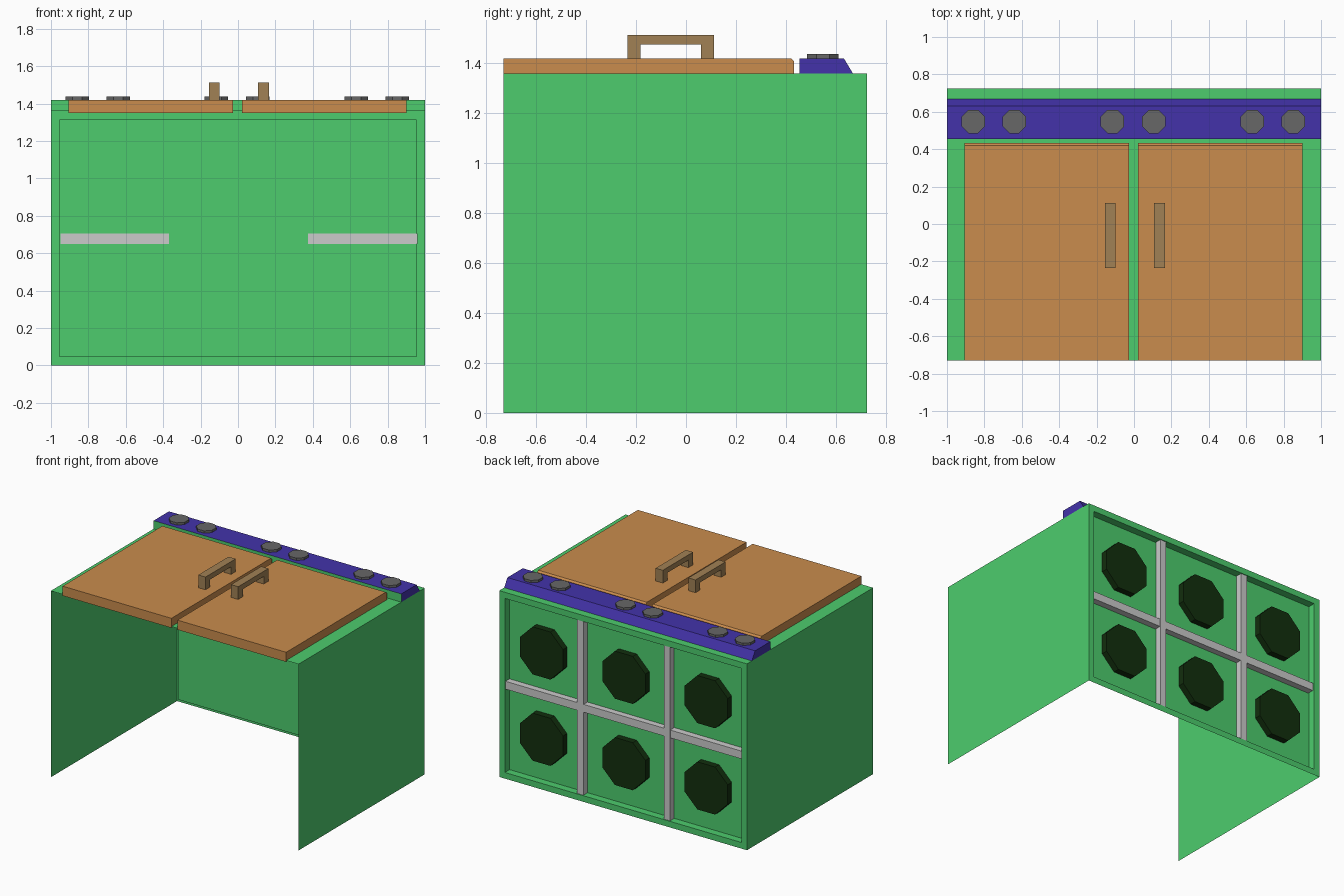
import bpy, bmesh, math
from mathutils import Matrix, Vector

if "Cube" in bpy.data.objects:
    bpy.data.objects.remove(bpy.data.objects["Cube"])


def material(name, r, g, b):
    m = bpy.data.materials.new(name)
    m.diffuse_color = [(c / 255) ** 2.2 for c in (r, g, b)] + [1]
    m.use_nodes = True
    m.node_tree.nodes["Principled BSDF"].inputs["Base Color"].default_value = m.diffuse_color
    return m


green = material("green_paint", 78, 203, 109)
blue = material("blue_panel", 69, 54, 168)
orange = material("orange_wood", 200, 139, 78)
brown = material("brown_handle", 160, 128, 85)
dark = material("dark_green", 25, 50, 21)
knob_grey = material("knob_grey", 103, 103, 103)


def finish(bm, name, *mats):
    me = bpy.data.meshes.new(name)
    bm.to_mesh(me)
    bm.free()
    for m in mats:
        if m:
            me.materials.append(m)
    ob = bpy.data.objects.new(name, me)
    bpy.context.collection.objects.link(ob)
    return ob


def box_mesh(x0, x1, y0, y1, z0, z1):
    bm = bmesh.new()
    size = Matrix.Diagonal((x1 - x0, y1 - y0, z1 - z0, 1))
    mid = Matrix.Translation(((x0 + x1) / 2, (y0 + y1) / 2, (z0 + z1) / 2))
    bmesh.ops.create_cube(bm, size=1, matrix=mid @ size)
    return bm


def box(name, *bounds):
    return finish(box_mesh(*bounds), name)


def extrude_x(name, profile, x0, x1, *mats, green_front=False):
    """Extrude a (y, z) outline along x."""
    bm = bmesh.new()
    face = bm.faces.new([bm.verts.new((x0, y, z)) for y, z in profile])
    new = bmesh.ops.extrude_face_region(bm, geom=[face])["geom"]
    bmesh.ops.translate(bm, vec=(x1 - x0, 0, 0),
                        verts=[v for v in new if isinstance(v, bmesh.types.BMVert)])
    bmesh.ops.recalc_face_normals(bm, faces=bm.faces)
    if green_front:
        for f in bm.faces:
            if f.normal.y < -0.9:
                f.material_index = 1
    return finish(bm, name, *mats)


def octagon(name, loc, radius, depth, mat, along_y=False):
    bm = bmesh.new()
    mtx = Matrix.Translation(loc)
    if along_y:
        mtx = mtx @ Matrix.Rotation(math.pi / 2, 4, 'X')
    mtx = mtx @ Matrix.Rotation(math.pi / 8, 4, 'Z')
    bmesh.ops.create_cone(bm, cap_ends=True, segments=8, radius1=radius,
                          radius2=radius, depth=depth, matrix=mtx)
    return finish(bm, name, mat)


# cabinet shell: thin sheets, open at front and bottom, recessed back
PANEL_Y = 0.67
bm = box_mesh(-1, 1, -0.73, 0.725, 0, 1.36)
bm.normal_update()
bmesh.ops.delete(bm, geom=[f for f in bm.faces if f.normal.y < -0.9 or f.normal.z < -0.9],
                 context='FACES')
back = next(f for f in bm.faces if f.normal.y > 0.9)
bmesh.ops.inset_individual(bm, faces=[back], thickness=0.063)
inner = bmesh.ops.extrude_face_region(bm, geom=[back])["geom"]
bmesh.ops.translate(bm, vec=(0, PANEL_Y - 0.725, 0),
                    verts=[v for v in inner if isinstance(v, bmesh.types.BMVert)])
if back.is_valid:
    bm.faces.remove(back)
finish(bm, "cabinet_shell", green)

# octagonal discs in the back cells
for x in (-0.665, 0, 0.665):
    for z in (0.36, 0.99):
        octagon("back_disc", (x, PANEL_Y + 0.024, z), 0.188, 0.046, dark, along_y=True)

# grey divider bars over the back
for s in (-1, 1):
    box("vertical_bar", s * 0.35 - 0.025, s * 0.35 + 0.025, PANEL_Y + 0.002, 0.72, 0.045, 1.315)
box("side_bar_left", -0.95, -0.37, PANEL_Y - 0.006, 0.717, 0.65, 0.707)
box("side_bar_right", 0.375, 0.96, PANEL_Y - 0.006, 0.717, 0.65, 0.707)
box("middle_bar", -0.37, 0.375, PANEL_Y + 0.002, 0.717, 0.65, 0.707)

# control strip with a sloped back edge and green front
extrude_x("control_strip", [(0.455, 1.36), (0.455, 1.42), (0.632, 1.42), (0.668, 1.36)],
          -1, 1, blue, green, green_front=True)

# knobs in three pairs
for pair in (-0.75, -0.005, 0.742):
    for s in (-0.11, 0.11):
        octagon("knob", (pair + s, 0.548, 1.428), 0.068, 0.018, knob_grey)

# two lids with a chamfered rear edge
lid = [(-0.73, 1.35), (-0.73, 1.42), (0.42, 1.42), (0.432, 1.408), (0.432, 1.35)]
extrude_x("left_lid", lid, -0.905, -0.027, orange)
extrude_x("right_lid", lid, 0.022, 0.9, orange)

# bracket handles
grip = [(-0.235, 1.42), (-0.235, 1.513), (0.113, 1.513), (0.113, 1.42),
        (0.06, 1.42), (0.06, 1.475), (-0.182, 1.475), (-0.182, 1.42)]
for name, x in (("left_handle", -0.127), ("right_handle", 0.137)):
    extrude_x(name, grip, x - 0.029, x + 0.029, brown)
